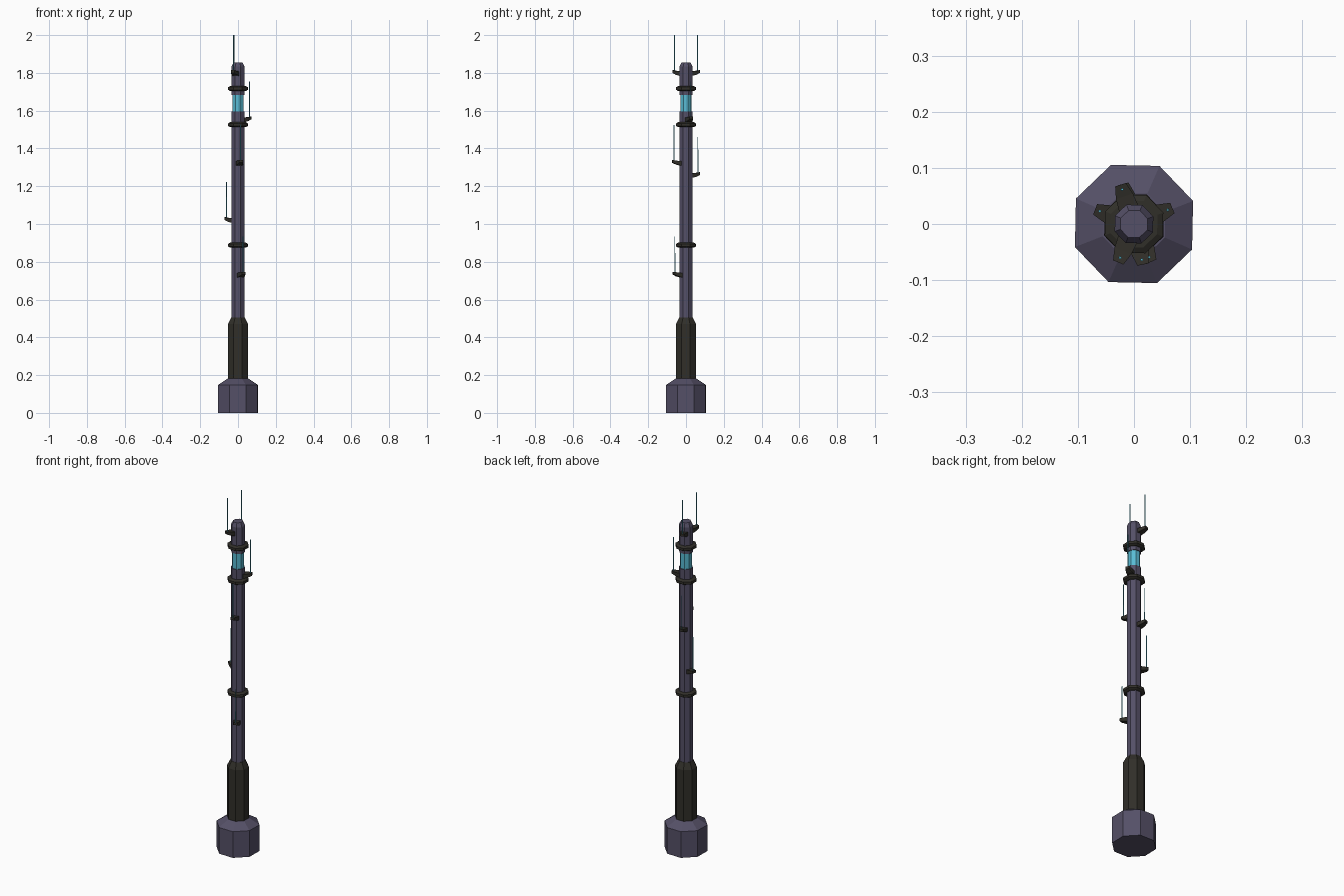
import bpy, bmesh, math
from mathutils import Vector

if "Cube" in bpy.data.objects:
    bpy.data.objects.remove(bpy.data.objects["Cube"])

SIDES = 8
ROT = math.radians(21.3)


def material(name, rgb):
    m = bpy.data.materials.new(name)
    m.diffuse_color = (*rgb, 1)
    m.use_nodes = True
    m.node_tree.nodes["Principled BSDF"].inputs["Base Color"].default_value = m.diffuse_color
    return m


purple = material("purple_metal", (0.09, 0.08, 0.135))
dark = material("dark_metal", (0.03, 0.028, 0.022))
cyan = material("cyan_glow", (0.1, 0.5, 0.66))


def finish(bm, name, mat):
    bmesh.ops.recalc_face_normals(bm, faces=bm.faces)
    me = bpy.data.meshes.new(name)
    bm.to_mesh(me)
    bm.free()
    me.materials.append(mat)
    ob = bpy.data.objects.new(name, me)
    bpy.context.collection.objects.link(ob)
    return ob


def lathe(name, profile, mat, sides=SIDES, rot=ROT, centre=(0, 0)):
    """Capped solid from (radius, z) points."""
    bm = bmesh.new()
    rings = []
    for r, z in profile:
        rings.append([bm.verts.new((centre[0] + r * math.cos(rot + i * math.tau / sides),
                                    centre[1] + r * math.sin(rot + i * math.tau / sides), z))
                      for i in range(sides)])
    for a, b in zip(rings, rings[1:]):
        for i in range(sides):
            j = (i + 1) % sides
            bm.faces.new((a[i], a[j], b[j], b[i]))
    bm.faces.new(rings[0][::-1])
    bm.faces.new(rings[-1])
    return finish(bm, name, mat)


# Base, sleeve and mast
lathe("base", [(0.113, 0), (0.113, 0.148), (0.06, 0.181)], purple)
lathe("lower_sleeve", [(0.057, 0.17), (0.057, 0.47), (0.039, 0.505)], dark)
lathe("mast", [(0.037, 0.49), (0.037, 1.595)], purple)
lathe("glow_band", [(0.032, 1.59), (0.032, 1.69)], cyan)
lathe("mast_cap", [(0.037, 1.683), (0.037, 1.833), (0.026, 1.855)], purple)

# Clamp rings
for i, z in enumerate((0.888, 1.526, 1.717)):
    lathe(f"clamp_ring_{i + 1}",
          [(0.045, z - 0.013), (0.056, z - 0.007), (0.056, z + 0.007), (0.045, z + 0.013)], dark)


# Antennas: wedge bracket that rises outward, with a thin rod on its tip
def antenna(i, x, y, z):
    out = Vector((x, y, 0)).normalized()
    side = Vector((-out.y, out.x, 0))
    sections = [(0.028, 0.018, -0.016, 0.008),
                (0.052, 0.016, -0.010, 0.010),
                (0.074, 0.010, 0.000, 0.014)]
    bm = bmesh.new()
    loops = []
    for r, w, lo, hi in sections:
        loops.append([bm.verts.new(out * r + side * s + Vector((0, 0, z + h)))
                      for s, h in ((-w, lo), (w, lo), (w, hi), (-w, hi))])
    for a, b in zip(loops, loops[1:]):
        for k in range(4):
            bm.faces.new((a[k], a[(k + 1) % 4], b[(k + 1) % 4], b[k]))
    bm.faces.new(loops[0])
    bm.faces.new(loops[-1])
    finish(bm, f"antenna_bracket_{i}", dark)
    tip = out * 0.065
    lathe(f"antenna_rod_{i}", [(0.0027, z + 0.004), (0.0024, z + 0.2)], cyan,
          sides=6, rot=0, centre=(tip.x, tip.y))


spots = [(-0.021, 0.061, 1.80), (-0.025, -0.061, 1.80), (0.06, 0.025, 1.555),
         (0.014, -0.064, 1.325), (-0.017, 0.062, 1.26), (-0.061, 0.023, 1.022),
         (0.027, -0.059, 0.733)]
for i, (x, y, z) in enumerate(spots, 1):
    antenna(i, x, y, z)
